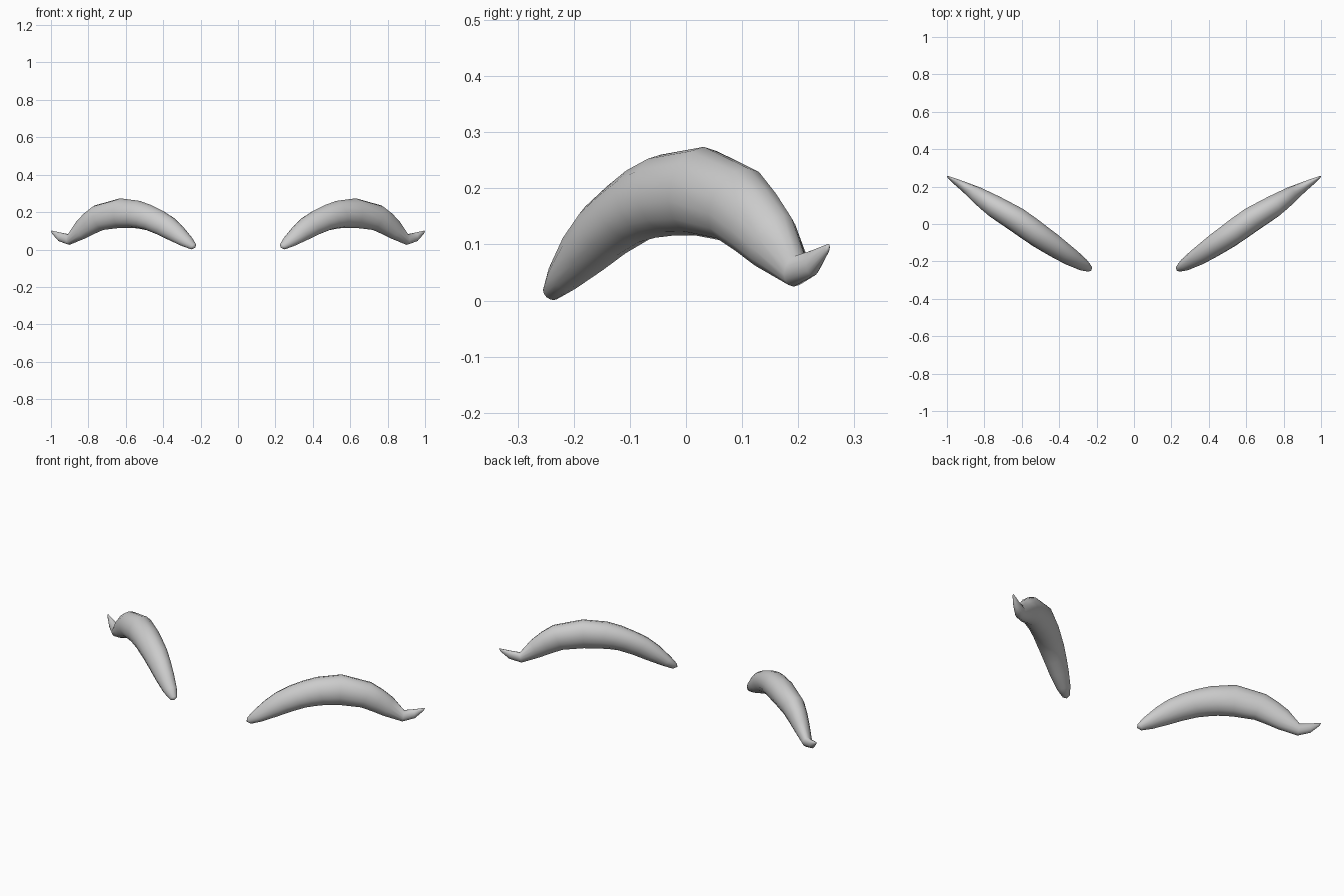
import bpy, bmesh, math
from mathutils import Vector

SIDES = 14
# cross-sections along the horn: top (x, y, z), bottom (x, y, z), half thickness
SECTIONS = [
    ((0.228, -0.243, 0.030), (0.250, -0.236, 0.001), 0.018),
    ((0.252, -0.226, 0.066), (0.300, -0.208, 0.019), 0.034),
    ((0.302, -0.195, 0.126), (0.370, -0.163, 0.051), 0.047),
    ((0.350, -0.162, 0.172), (0.430, -0.125, 0.080), 0.054),
    ((0.405, -0.122, 0.208), (0.490, -0.085, 0.104), 0.060),
    ((0.465, -0.085, 0.238), (0.530, -0.055, 0.112), 0.064),
    ((0.525, -0.045, 0.260), (0.570, -0.022, 0.116), 0.067),
    ((0.630, 0.032, 0.274), (0.630, 0.017, 0.116), 0.067),
    ((0.765, 0.110, 0.236), (0.720, 0.074, 0.105), 0.060),
    ((0.815, 0.143, 0.197), (0.770, 0.105, 0.083), 0.052),
    ((0.857, 0.174, 0.153), (0.820, 0.136, 0.058), 0.043),
    ((0.905, 0.203, 0.082), (0.902, 0.192, 0.025), 0.027),
    ((0.950, 0.228, 0.091), (0.957, 0.226, 0.044), 0.016),
    ((0.995, 0.253, 0.101), (0.993, 0.251, 0.084), 0.005),
]
ACROSS = Vector((0.56, -0.83, 0))

bm = bmesh.new()
rings = []
for top, bottom, w in SECTIONS:
    t, b = Vector(top), Vector(bottom)
    mid, half = (t + b) / 2, (t - b) / 2
    rings.append([bm.verts.new(mid + half * math.cos(a) + ACROSS * w * math.sin(a))
                  for a in (2 * math.pi * i / SIDES for i in range(SIDES))])

# skin between the sections
for r, s in zip(rings, rings[1:]):
    for i in range(SIDES):
        j = (i + 1) % SIDES
        bm.faces.new((r[i], r[j], s[j], s[i]))

# rounded inner end and pointed outer tip
for ring, tip in ((rings[0], (0.228, -0.249, 0.010)), (rings[-1], (1.0, 0.256, 0.1))):
    v = bm.verts.new(tip)
    for i in range(SIDES):
        bm.faces.new((ring[i], ring[(i + 1) % SIDES], v))
bmesh.ops.recalc_face_normals(bm, faces=bm.faces)

mesh = bpy.data.meshes.new("curved_horns")
bm.to_mesh(mesh)
bm.free()
for p in mesh.polygons:
    p.use_smooth = True
horns = bpy.data.objects.new("curved_horns", mesh)
bpy.context.collection.objects.link(horns)

# matching left horn
mirror = horns.modifiers.new("mirror", 'MIRROR')
mirror.use_axis = (True, False, False)
mirror.use_mirror_merge = False
